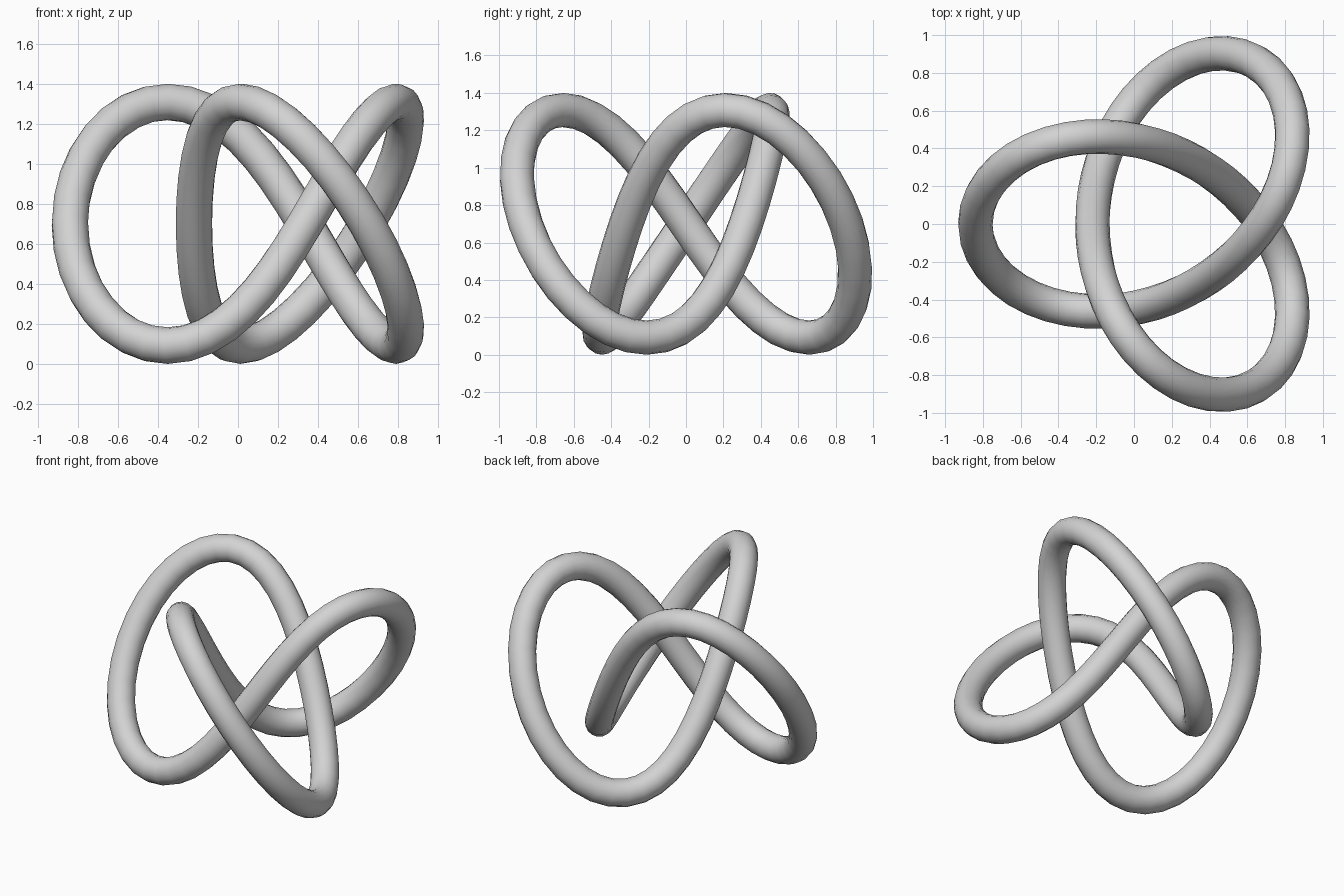
import bpy
from math import sin, cos, tau, radians

cube = bpy.data.objects.get("Cube")
if cube:
    bpy.data.objects.remove(cube, do_unlink=True)

TUBE = 0.0915
STEPS = 96
CENTRE_X = 0.15
# Threefold harmonics of the knot path: frequency -> size
HARMONICS = {1: 0.26, -2: 0.66, 4: 0.02, -5: 0.05}


def knot_point(t):
    """Point on the centre line of the trefoil knot."""
    x = CENTRE_X - sum(c * cos(k * t) for k, c in HARMONICS.items())
    y = sum(c * sin(k * t) for k, c in HARMONICS.items())
    z = 0.7 - (0.7 - TUBE) * sin(3 * t)
    return x, y, z


# Closed centre line swept with a round section
path = bpy.data.curves.new("knot_path", "CURVE")
path.dimensions = "3D"
path.twist_mode = "MINIMUM"
path.bevel_depth = TUBE
path.bevel_resolution = 6
spline = path.splines.new("POLY")
spline.points.add(STEPS - 1)
for i, point in enumerate(spline.points):
    point.co = (*knot_point(tau * i / STEPS), 1)
spline.use_cyclic_u = True

knot = bpy.data.objects.new("knot_tube", path)
bpy.context.collection.objects.link(knot)

# Plain grey material
grey = bpy.data.materials.new("light_grey")
grey.use_nodes = True
colour = (0.65, 0.65, 0.65, 1)
grey.diffuse_color = colour
grey.node_tree.nodes["Principled BSDF"].inputs["Base Color"].default_value = colour
path.materials.append(grey)

# Turn the sweep into a smooth mesh
bpy.ops.object.select_all(action="DESELECT")
knot.select_set(True)
bpy.context.view_layer.objects.active = knot
bpy.ops.object.convert(target="MESH")
bpy.ops.object.shade_smooth_by_angle(angle=radians(40))
